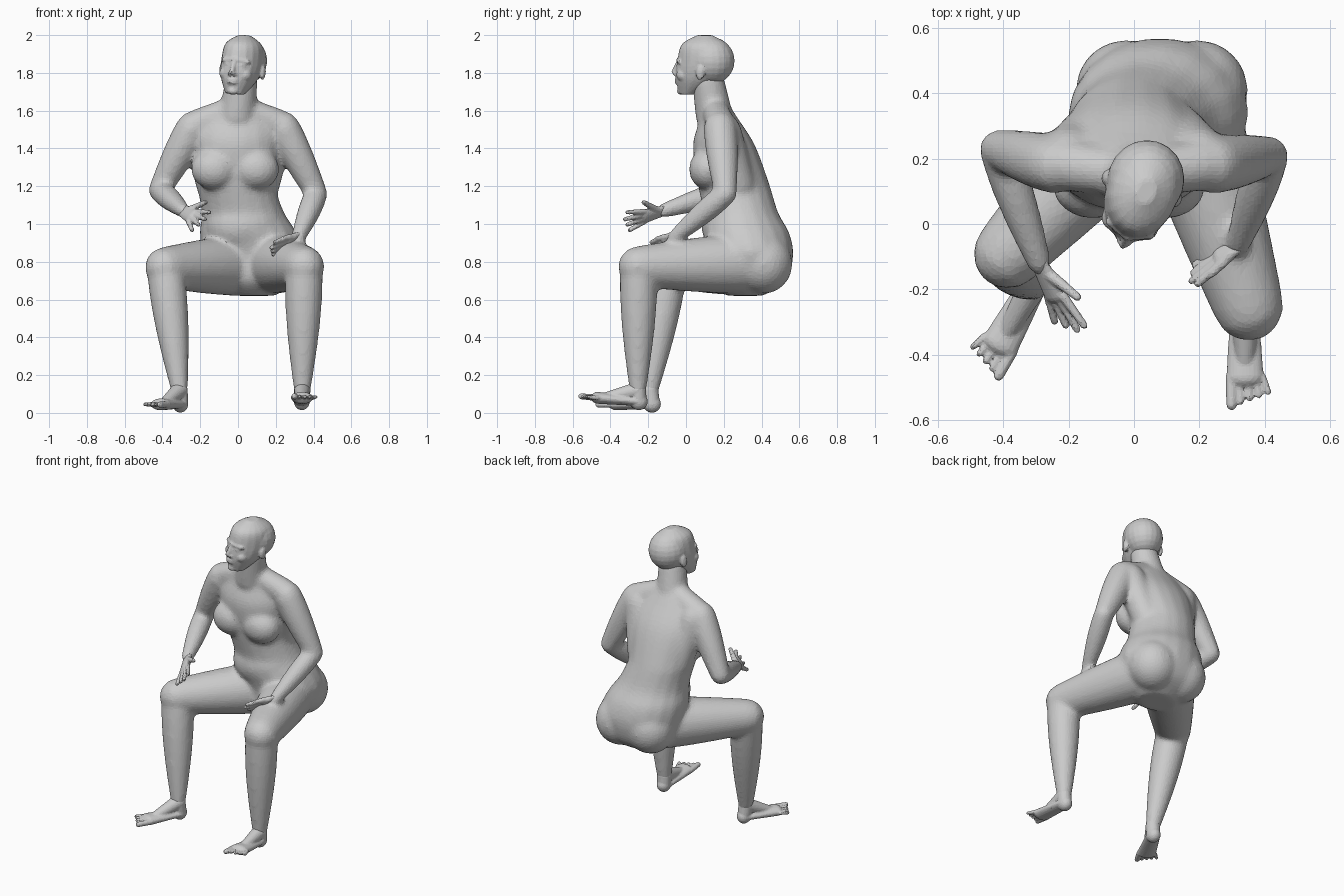
import bpy, bmesh
from math import sin, cos, pi, radians
from mathutils import Vector, Matrix

default_cube = bpy.data.objects.get("Cube")
if default_cube:
    bpy.data.objects.remove(default_cube, do_unlink=True)

X_AXIS, Z_AXIS = Vector((1, 0, 0)), Vector((0, 0, 1))
SIDES = 18
bm = bmesh.new()

skin = bpy.data.materials.new("plain grey")
skin.use_nodes = True
grey = (.6, .6, .6, 1)
skin.diffuse_color = grey
skin.node_tree.nodes["Principled BSDF"].inputs["Base Color"].default_value = grey


def finish(name, voxel, softness, detail):
    """Fuse the parts gathered so far into one soft, flat-faceted object."""
    mesh = bpy.data.meshes.new(name)
    bm.to_mesh(mesh)
    bm.clear()
    mesh.materials.append(skin)
    part = bpy.data.objects.new(name, mesh)
    bpy.context.collection.objects.link(part)
    fuse = part.modifiers.new("fuse", 'REMESH')
    fuse.mode = 'VOXEL'
    fuse.voxel_size = voxel
    soften = part.modifiers.new("soften", 'SMOOTH')
    soften.factor = .5
    soften.iterations = softness
    facet = part.modifiers.new("facet", 'DECIMATE')
    facet.ratio = detail


def loft(axis, across, rings):
    """Join ellipses (center, width, depth) that share one axis; width lies along across."""
    depth_dir = axis.cross(across).normalized()
    width_dir = depth_dir.cross(axis)
    angles = [2 * pi * k / SIDES for k in range(SIDES)]
    loops = [[bm.verts.new(center + width_dir * width * cos(angle) + depth_dir * depth * sin(angle))
              for angle in angles] for center, width, depth in rings]
    faces = [bm.faces.new(loops[0]), bm.faces.new(loops[-1])]
    for lower, upper in zip(loops, loops[1:]):
        for k in range(SIDES):
            n = (k + 1) % SIDES
            faces.append(bm.faces.new((lower[k], lower[n], upper[n], upper[k])))
    bmesh.ops.recalc_face_normals(bm, faces=faces)


def segment(start, end, start_radius, end_radius, swell=0, flat=1, across=None):
    """Tapered, round-ended length of flesh that may swell like a muscle."""
    start, end = Vector(start), Vector(end)
    axis = (end - start).normalized()
    if across is None:
        across = Z_AXIS if abs(axis.x) > .8 else X_AXIS
    bends = [.5, 1, 1.4]
    outline = [(start - axis * start_radius * flat * sin(bend), start_radius * cos(bend))
               for bend in reversed(bends)]
    steps = 8
    for i in range(steps + 1):
        t = i / steps
        radius = start_radius + (end_radius - start_radius) * t + swell * sin(pi * t ** .8)
        outline.append((start.lerp(end, t), radius))
    outline += [(end + axis * end_radius * flat * sin(bend), end_radius * cos(bend)) for bend in bends]
    loft(axis, across, [(center, radius, radius * flat) for center, radius in outline])


def stack(rows, center_x):
    """Level ellipses from rows of (y, z, width, depth), rounded between the rows."""
    rows = [Vector(row) for row in rows]
    rings, steps = [], 5
    for i in range(len(rows) - 1):
        before, low = rows[max(i - 1, 0)], rows[i]
        high, after = rows[i + 1], rows[min(i + 2, len(rows) - 1)]
        for step in range(steps + (i == len(rows) - 2)):
            t = step / steps
            leave, arrive = (high - before) / 2, (after - low) / 2
            blend = t * t * (3 - 2 * t)
            row = (low.lerp(high, blend) + leave * t * (1 - t) ** 2 - arrive * t * t * (1 - t))
            y, z, width, depth = row
            rings.append((Vector((center_x(z), y, z)), width, depth))
    loft(Z_AXIS, X_AXIS, rings)


def ball(center, size):
    placed = Matrix.Translation(center) @ Matrix.Diagonal((*size, 1))
    bmesh.ops.create_uvsphere(bm, u_segments=20, v_segments=12, radius=1, matrix=placed)


def arm(shoulder, elbow, wrist):
    segment(shoulder, elbow, .088, .06, swell=.008)
    segment(elbow, wrist, .06, .039, swell=.01)


def hand(wrist, knuckle, across, spread):
    """Flat palm, four fanned fingers and a thumb; across points to the thumb side."""
    wrist, knuckle, across = Vector(wrist), Vector(knuckle), Vector(across).normalized()
    forward = (knuckle - wrist).normalized()
    segment(wrist, knuckle, .036, .045, flat=.5, across=across)
    for finger in range(4):
        place = finger - 1.5
        base = knuckle + across * place * .023
        length = .12 - .015 * abs(place - .5)
        segment(base, base + forward * length + across * place * spread * .02, .015, .012)
    thumb = wrist + forward * .04 + across * .02
    segment(thumb, thumb + (forward + across * spread) * .08, .019, .013)


def leg(hip, knee, ankle):
    segment(hip, knee, .16, .11, swell=.006)
    segment(knee, ankle, .098, .046, swell=.016)


def foot(ankle, heel, sole_ball, side):
    """Heel, instep and five toes, the big toe on the inner side."""
    ankle, heel, sole_ball = Vector(ankle), Vector(heel), Vector(sole_ball)
    forward = (sole_ball - heel).normalized()
    inner = forward.cross(Z_AXIS).normalized() * side
    ball(heel, (.042, .048, .046))
    segment(ankle, heel, .044, .042)
    segment(heel, sole_ball, .043, .058, flat=.55, across=inner)
    segment(ankle, heel.lerp(sole_ball, .85), .045, .028)
    for toe in range(5):
        base = sole_ball + inner * (.042 - .024 * toe)
        radius = .012 if toe else .018
        tip = base + forward * (.085 - .01 * toe) - inner * .004 * toe
        segment(base, tip, radius, radius * .9)


# Torso, leaning forward and shifted to the left at the hips
stack([(.31, .62, .12, .1), (.33, .7, .22, .2), (.345, .83, .27, .225), (.32, .95, .26, .23),
       (.29, 1.06, .22, .2), (.25, 1.22, .21, .19), (.2, 1.42, .24, .165),
       (.175, 1.56, .2, .1), (.15, 1.63, .11, .08)],
      lambda z: max(-.01, min(.08, .08 - .27 * (z - .86))))
ball((.03, .22, .99), (.2, .14, .15))
for side in (-1, 1):
    ball((.085 + side * .11, .41, .79), (.155, .155, .16))
    ball((side * .11 - .015, .115, 1.29), (.125, .1, .11))
    # Side of the back, and slope from neck to shoulder
    segment((side * .2, .2, 1.49), (side * .13, .28, 1.2), .095, .09)
    segment((side * .21, .18, 1.53), (0, .15, 1.62), .08, .068)
segment((-.005, .15, 1.57), (.02, .115, 1.77), .1, .085)

# Left arm rests on the thigh, right arm reaches forward
left_wrist, right_wrist = (.32, -.06, .93), (-.29, -.12, 1.07)
arm((.24, .18, 1.51), (.415, .21, 1.16), left_wrist)
arm((-.24, .18, 1.51), (-.415, .23, 1.18), right_wrist)

# Legs meet the trunk at the hips
left_ankle, right_ankle = (.34, -.255, .12), (-.31, -.19, .12)
leg((.18, .28, .79), (.35, -.25, .775), left_ankle)
leg((-.02, .3, .78), (-.385, -.09, .77), right_ankle)
finish("body", .012, 20, .3)

# Hands
hand(left_wrist, (.265, -.1, .905), (.2, -.5, .7), .3)
finish("left_hand", .006, 4, .25)
hand(right_wrist, (-.24, -.22, 1.04), (.6, 0, .7), 1)
finish("right_hand", .006, 4, .25)

# Feet
foot(left_ankle, (.338, -.25, .06), (.34, -.47, .08), 1)
finish("left_foot", .006, 4, .25)
foot(right_ankle, (-.305, -.18, .047), (-.41, -.37, .045), -1)
finish("right_foot", .006, 4, .25)

# Head, modelled facing forward
stack([(.01, 1.685, .05, .05), (.065, 1.77, .095, .125), (.1, 1.86, .11, .15),
       (.1, 1.95, .095, .125), (.1, 2, .03, .04)], lambda z: 0)
ball((0, .135, 1.865), (.118, .125, .125))
segment((0, -.045, 1.86), (0, -.072, 1.8), .011, .014)
ball((0, -.03, 1.7), (.03, .025, .02))
for lip in (1.745, 1.76):
    ball((0, -.05, lip), (.03, .018, .008))
for side in (-1, 1):
    segment((0, -.046, 1.865), (side * .07, -.02, 1.86), .013, .011)
    ball((side * .015, -.06, 1.79), (.011, .014, .01))
    ball((side * .038, -.03, 1.84), (.018, .016, .01))
    ball((side * .055, 0, 1.79), (.035, .04, .035))
    ball((side * .115, .11, 1.81), (.013, .024, .04))

# Turn the head to the right and tilt it
pivot = Vector((0, .1, 1.86))
turn = (Matrix.Translation(pivot + X_AXIS * .025) @ Matrix.Rotation(radians(5), 4, 'Y')
        @ Matrix.Rotation(radians(-18), 4, 'Z') @ Matrix.Translation(-pivot))
bmesh.ops.transform(bm, matrix=turn, verts=bm.verts)
finish("head", .007, 5, .2)
bm.free()
